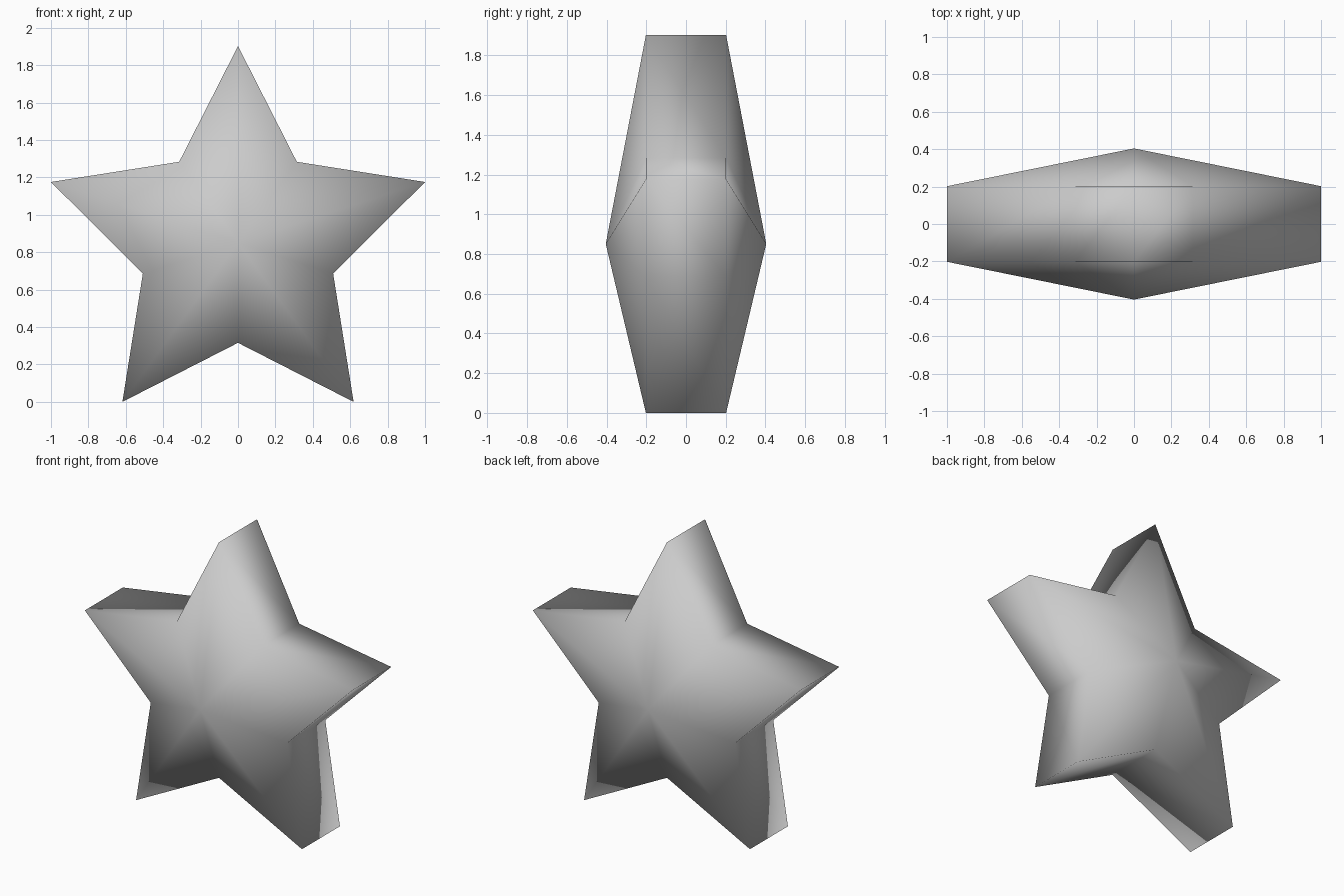
import bpy
import bmesh
from math import sin, cos, pi

POINTS = 5
OUTER, INNER = 1.0515, 0.535   # tip and notch radii
RIM, PEAK = 0.202, 0.404       # half depth at the edge and at the middle
CENTRE_Z = OUTER * cos(pi / POINTS)

cube = bpy.data.objects.get("Cube")
if cube:
    bpy.data.objects.remove(cube, do_unlink=True)

# Plain grey surface
grey = bpy.data.materials.new("light_grey")
grey.use_nodes = True
colour = (0.6, 0.6, 0.6, 1.0)
grey.diffuse_color = colour
grey.node_tree.nodes["Principled BSDF"].inputs["Base Color"].default_value = colour

bm = bmesh.new()


def star_ring(y):
    """Star outline in the xz plane, alternating tips and notches."""
    ring = []
    for i in range(POINTS * 2):
        r = INNER if i % 2 else OUTER
        a = i * pi / POINTS
        ring.append(bm.verts.new((r * sin(a), y, CENTRE_Z + r * cos(a))))
    return ring


# Front and back outlines with a raised middle on each side
front, back = star_ring(-RIM), star_ring(RIM)
front_peak = bm.verts.new((0, -PEAK, CENTRE_Z))
back_peak = bm.verts.new((0, PEAK, CENTRE_Z))

for i in range(POINTS * 2):
    j = (i + 1) % (POINTS * 2)
    bm.faces.new((front_peak, front[i], front[j]))
    bm.faces.new((back_peak, back[j], back[i]))
    bm.faces.new((front[i], back[i], back[j], front[j]))

bmesh.ops.recalc_face_normals(bm, faces=bm.faces)
for face in bm.faces:
    face.smooth = True

mesh = bpy.data.meshes.new("star")
bm.to_mesh(mesh)
bm.free()
mesh.materials.append(grey)
star = bpy.data.objects.new("star", mesh)
bpy.context.collection.objects.link(star)
